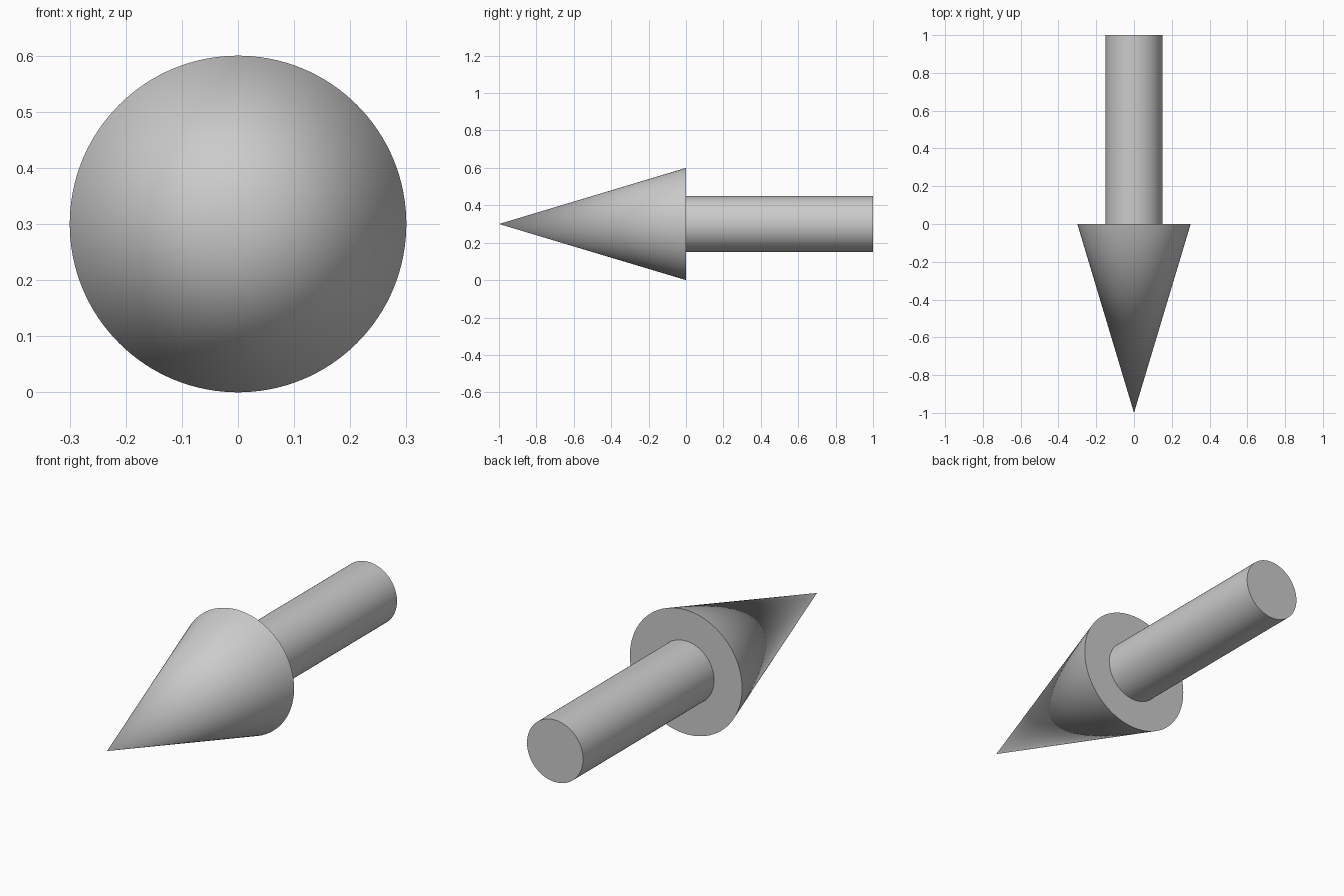
import bpy
import math

if "Cube" in bpy.data.objects:
    bpy.data.objects.remove(bpy.data.objects["Cube"])

AXIS_Z = 0.3   # height of the arrow's centre line
SIDES = 128


def finish(name):
    obj = bpy.context.object
    obj.name = name
    bpy.ops.object.transform_apply(location=False, rotation=True, scale=True)
    bpy.ops.object.shade_smooth_by_angle(angle=math.radians(30))
    return obj


# Pointed head: base at y = 0, tip at y = -1
bpy.ops.mesh.primitive_cone_add(vertices=SIDES, radius1=0.3, radius2=0, depth=1,
                                location=(0, -0.5, AXIS_Z),
                                rotation=(math.radians(90), 0, 0))
finish("arrow_head")

# Round shaft: from the head's base to y = 1
bpy.ops.mesh.primitive_cylinder_add(vertices=SIDES, radius=0.15, depth=1,
                                    location=(0, 0.5, AXIS_Z),
                                    rotation=(math.radians(90), 0, 0))
finish("arrow_shaft")
